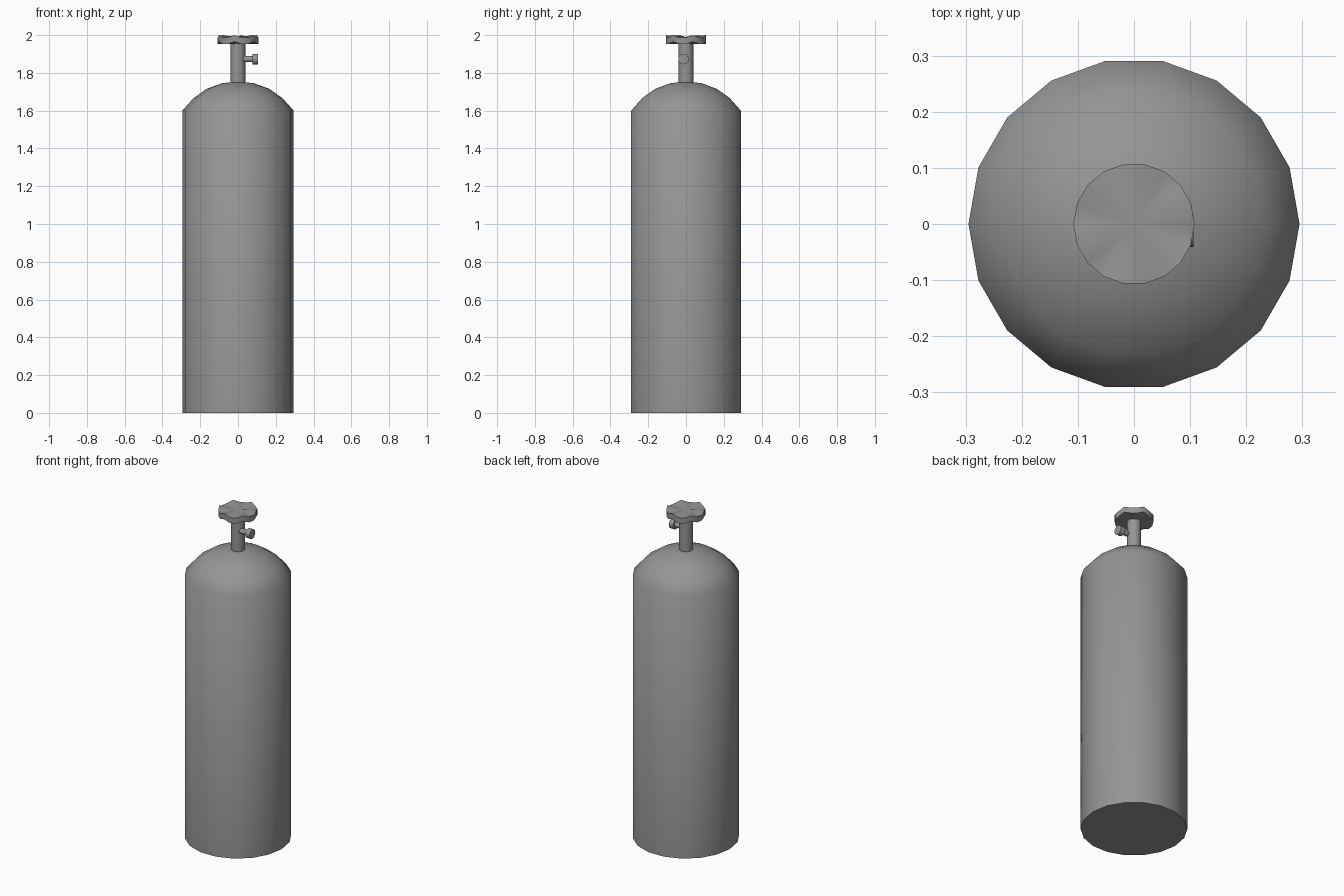
import bpy, bmesh, math
from mathutils import Matrix, Vector

cube = bpy.data.objects.get("Cube")
if cube:
    bpy.data.objects.remove(cube, do_unlink=True)

grey = bpy.data.materials.new("steel grey")
grey.use_nodes = True
colour = (0.3, 0.3, 0.3, 1)
grey.diffuse_color = colour
grey.node_tree.nodes["Principled BSDF"].inputs["Base Color"].default_value = colour


def lathe(name, profile, sides, matrix=Matrix(), angle=40, wave=None):
    """Revolve (radius, height) pairs; wave shifts the height of rim points."""
    bm = bmesh.new()
    rings = []
    for r, z in profile:
        if r == 0:
            rings.append([bm.verts.new((0, 0, z))] * sides)
            continue
        ring = []
        for i in range(sides):
            a = math.tau * i / sides
            dz = wave(i, r) if wave else 0
            ring.append(bm.verts.new((r * math.cos(a), r * math.sin(a), z + dz)))
        rings.append(ring)
    for low, high in zip(rings, rings[1:]):
        for i in range(sides):
            j = (i + 1) % sides
            bm.faces.new(dict.fromkeys((low[i], low[j], high[j], high[i])))
    bmesh.ops.recalc_face_normals(bm, faces=bm.faces)
    bm.transform(matrix)
    mesh = bpy.data.meshes.new(name)
    bm.to_mesh(mesh)
    bm.free()
    mesh.materials.append(grey)
    obj = bpy.data.objects.new(name, mesh)
    bpy.context.collection.objects.link(obj)
    bpy.ops.object.select_all(action="DESELECT")
    obj.select_set(True)
    bpy.context.view_layer.objects.active = obj
    bpy.ops.object.shade_smooth_by_angle(angle=math.radians(angle))
    return obj


# Tank with a domed shoulder
dome = [(0.295, 1.6), (0.235, 1.667), (0.165, 1.716), (0.085, 1.745), (0, 1.755)]
lathe("tank_body", [(0, 0), (0.295, 0)] + dome, 18, angle=50)

# Valve stem
lathe("valve_stem", [(0, 1.74), (0.039, 1.74), (0.039, 1.96), (0, 1.96)], 18)

# Side outlet: thin neck and wider cap, pointing to the left
sideways = Matrix.Translation(Vector((0, -0.013, 1.873))) @ Matrix.Rotation(math.pi / 2, 4, "Y")
lathe("outlet", [(0, 0.02), (0.016, 0.02), (0.016, 0.077), (0.028, 0.077),
                 (0.028, 0.106), (0, 0.106)], 16, sideways)

# Hand wheel with a rippled rim
def ripple(i, r):
    return 0.013 * (i % 3 == 1) if r > 0.1 else 0


lathe("hand_wheel", [(0, 1.953), (0.108, 1.953), (0.108, 1.987), (0, 1.99)], 18,
      angle=50, wave=ripple)
